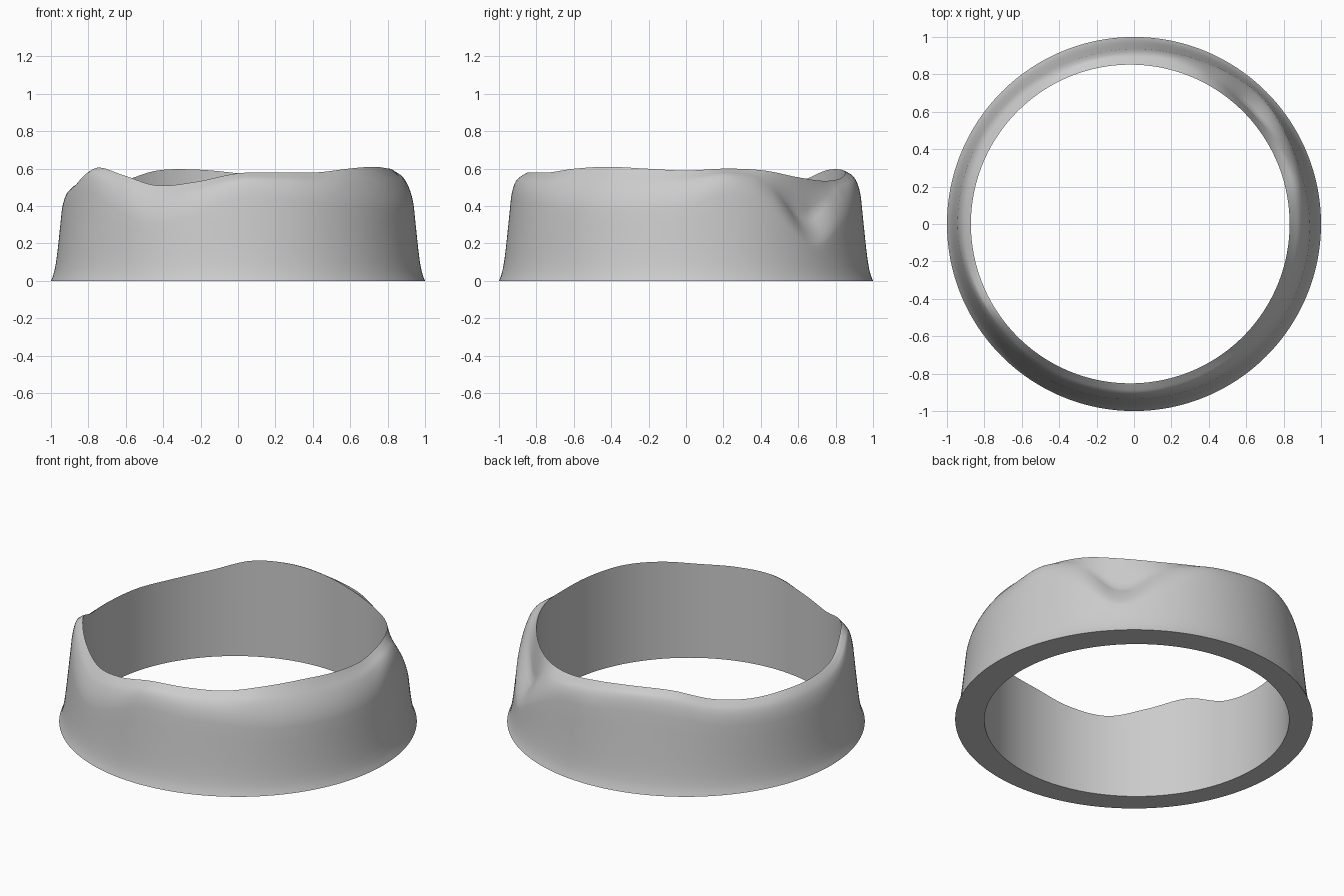
import bpy
import bmesh
import math

default_cube = bpy.data.objects.get("Cube")
if default_cube:
    bpy.data.objects.remove(default_cube, do_unlink=True)

SEGMENTS = 192
HOLE_RADIUS = 0.852
HOLE_SHIFT = -0.02

# Heights in hundredths, sampled evenly anticlockwise from +x
RIM = [59, 60, 59, 55.5, 53.5, 54.5, 57.5, 59.5, 59, 53.5, 51, 51,
       51, 53, 60.5, 56.5, 51, 53, 57.5, 58, 58, 60, 61, 60]
SHOULDER = [46, 53, 41, 21, 34, 48, 51, 55, 53, 47, 44, 43,
            43, 47, 56, 45, 36, 41, 51, 50, 48, 45, 44, 44]


def loop_height(values, fraction):
    """Smooth closed curve through evenly spaced heights."""
    count = len(values)
    index = int(fraction * count)
    t = fraction * count - index
    a, b, c, d = (values[(index + k) % count] for k in (-1, 0, 1, 2))
    value = b + t * ((c - a) + t * ((2*a - 5*b + 4*c - d) + t * (3*(b - c) + d - a))) / 2
    return value / 100


def wall_radius(z):
    """Outer wall leaning inward above a small flared foot."""
    return 1 - 0.1 * z - 0.02 * (1 - math.exp(-z / 0.05))


def bezier(p, q, r, t):
    return tuple((1-t)**2 * a + 2*t*(1-t) * b + t*t * c for a, b, c in zip(p, q, r))


def cross_section(fraction):
    """Outer profile from the foot over the shoulder to the inner rim."""
    angle = fraction * math.tau
    rim = loop_height(RIM, fraction)
    shoulder = loop_height(SHOULDER, fraction)
    sideways = HOLE_SHIFT * math.sin(angle)
    inner = HOLE_SHIFT * math.cos(angle) + math.sqrt(HOLE_RADIUS**2 - sideways**2)
    low = shoulder * 0.86
    foot = [(wall_radius(low * t), low * t) for t in (0, 0.06, 0.14, 0.26, 0.42, 0.6, 0.8)]
    # Deep scoops curve inward between shoulder and rim
    sag = max(0, min(1, (rim - shoulder - 0.13) / 0.2))
    edge = wall_radius(shoulder)
    bend = (edge - 0.005, shoulder + 0.02)
    middle = (edge + (inner - edge) * (0.5 + 0.2 * sag),
              shoulder + (rim - shoulder) * (0.63 - 0.25 * sag))
    rounding = [bezier((wall_radius(low), low), bend, middle, k / 8) for k in range(9)]
    guide = (inner + 0.015, middle[1] + (rim - middle[1]) * 0.65)
    lip = [bezier(middle, guide, (inner, rim), k / 6) for k in range(1, 7)]
    return foot + rounding + lip + [(inner, 0)]


# Ring body: sweep the changing cross section around the axis
bm = bmesh.new()
columns = []
for i in range(SEGMENTS):
    angle = math.tau * i / SEGMENTS
    columns.append([bm.verts.new((r * math.cos(angle), r * math.sin(angle), z))
                    for r, z in cross_section(i / SEGMENTS)])
for i, column in enumerate(columns):
    following = columns[(i + 1) % SEGMENTS]
    for j in range(len(column)):
        k = (j + 1) % len(column)
        bm.faces.new((column[j], following[j], following[k], column[k]))
bmesh.ops.recalc_face_normals(bm, faces=bm.faces)
mesh = bpy.data.meshes.new("ring_body")
bm.to_mesh(mesh)
bm.free()

ring = bpy.data.objects.new("ring_body", mesh)
bpy.context.collection.objects.link(ring)

# Plain grey material
grey = bpy.data.materials.new("plain_grey")
grey.use_nodes = True
colour = (0.6, 0.6, 0.6, 1)
grey.diffuse_color = colour
grey.node_tree.nodes["Principled BSDF"].inputs["Base Color"].default_value = colour
mesh.materials.append(grey)

# Smooth surfaces with crisp rim and foot edges
bpy.ops.object.select_all(action="DESELECT")
ring.select_set(True)
bpy.context.view_layer.objects.active = ring
bpy.ops.object.shade_smooth_by_angle(angle=math.radians(40))
